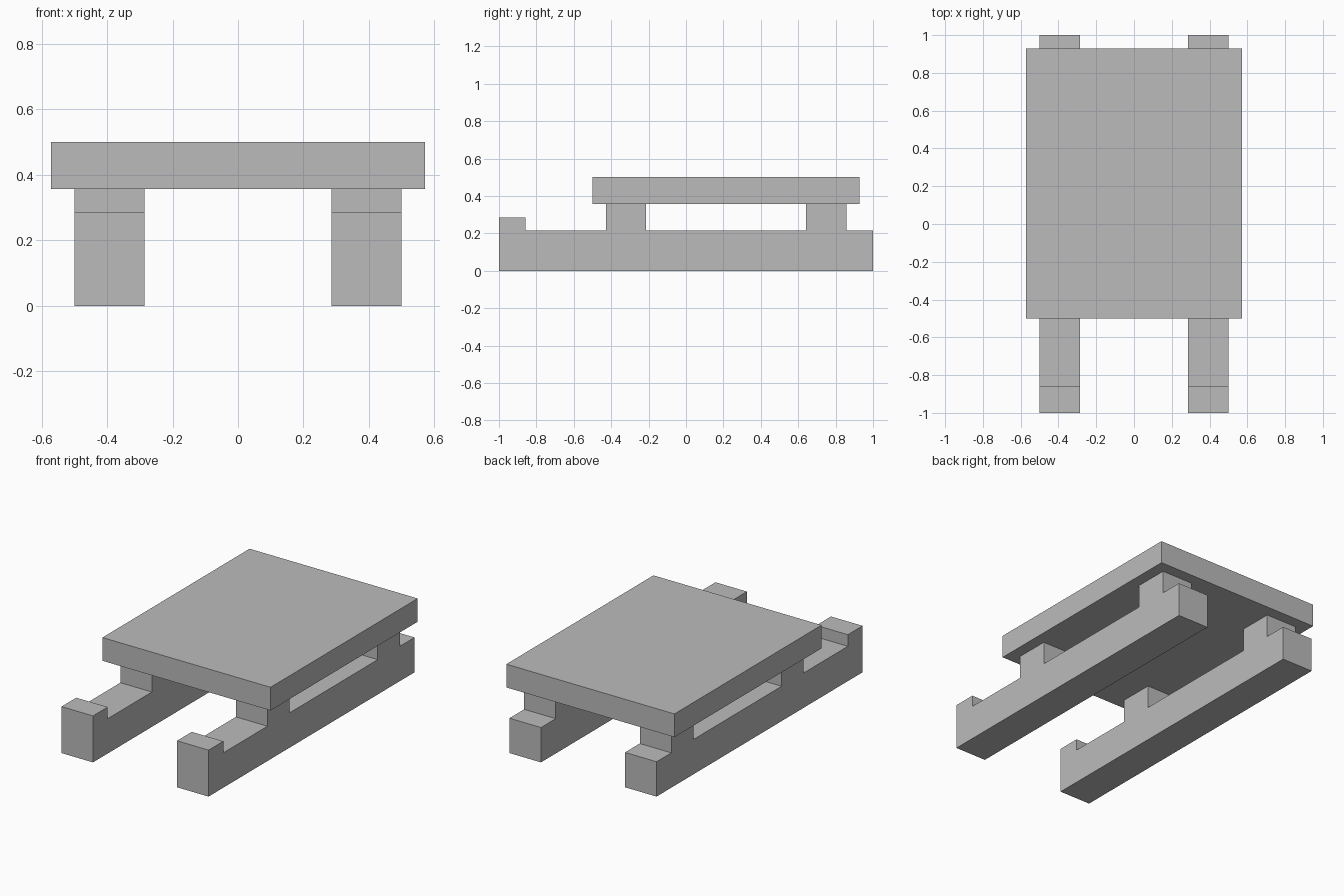
import bpy
import bmesh

cube = bpy.data.objects.get("Cube")
if cube:
    bpy.data.objects.remove(cube, do_unlink=True)

U = 1 / 14  # layout module

grey = bpy.data.materials.new("plain grey")
grey.use_nodes = True
colour = (0.5, 0.5, 0.5, 1)
grey.diffuse_color = colour
grey.node_tree.nodes["Principled BSDF"].inputs["Base Color"].default_value = colour


def extrude_profile(name, profile, x0, x1):
    """Extrude a side profile of (y, z) points from x0 to x1, in modules."""
    bm = bmesh.new()
    face = bm.faces.new([bm.verts.new((x0 * U, y * U, z * U)) for y, z in profile])
    result = bmesh.ops.extrude_face_region(bm, geom=[face])
    moved = [v for v in result["geom"] if isinstance(v, bmesh.types.BMVert)]
    bmesh.ops.translate(bm, verts=moved, vec=((x1 - x0) * U, 0, 0))
    bmesh.ops.recalc_face_normals(bm, faces=bm.faces)
    mesh = bpy.data.meshes.new(name)
    bm.to_mesh(mesh)
    bm.free()
    mesh.materials.append(grey)
    obj = bpy.data.objects.new(name, mesh)
    bpy.context.collection.objects.link(obj)
    return obj


# Runner outline: raised front toe, then two posts that carry the deck
runner = [(-14, 0), (14, 0), (14, 3), (12, 3), (12, 5), (9, 5), (9, 3),
          (-3, 3), (-3, 5), (-6, 5), (-6, 3), (-12, 3), (-12, 4), (-14, 4)]
extrude_profile("left_runner", runner, 4, 7)
extrude_profile("right_runner", runner, -7, -4)

# Flat deck
extrude_profile("deck", [(-7, 5), (13, 5), (13, 7), (-7, 7)], -8, 8)
